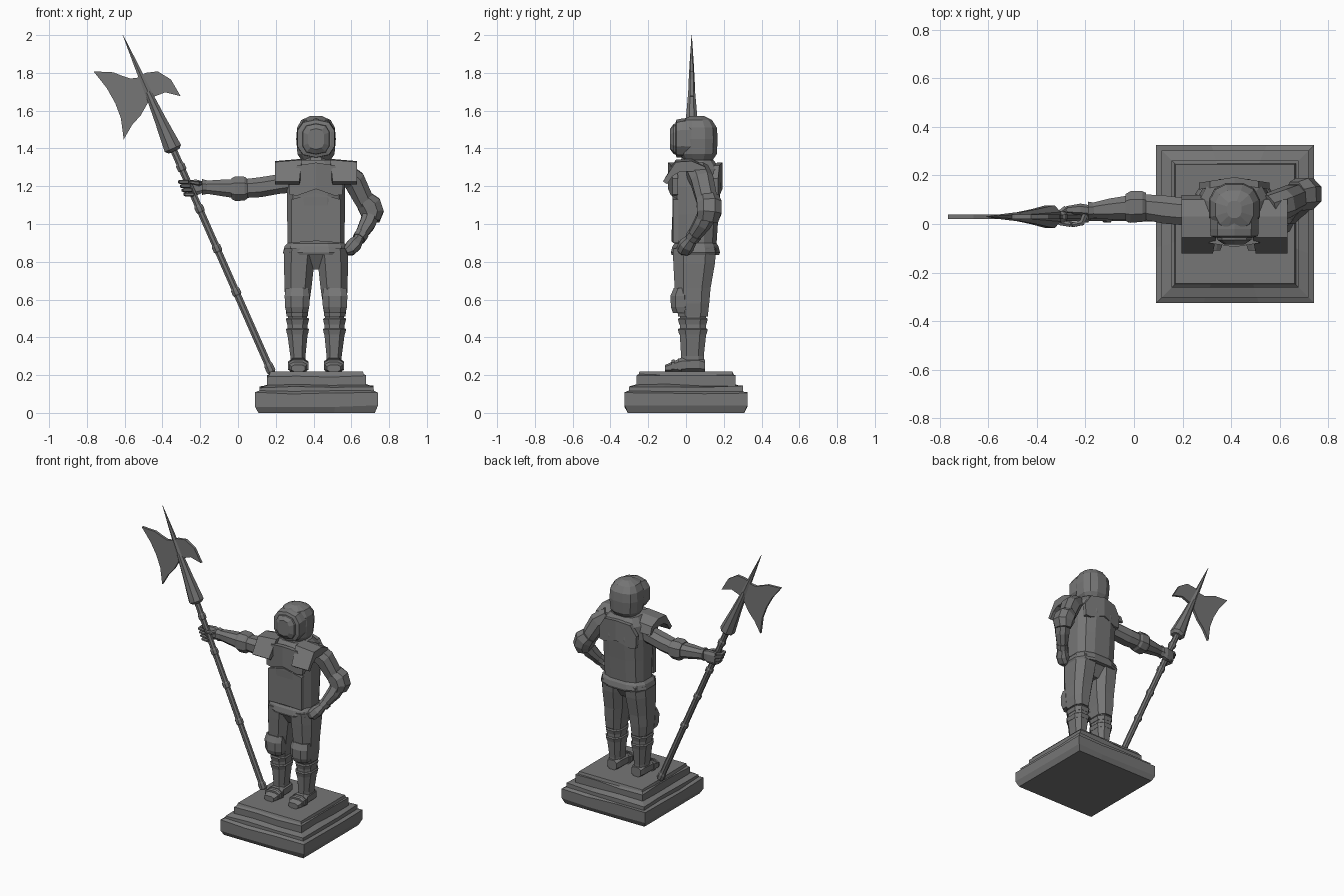
import bpy, bmesh, math, random
from mathutils import Vector as V

random.seed(4)
CX = 0.413                      # centre line of the figure
Z, Y, X = V((0, 0, 1)), V((0, 1, 0)), V((1, 0, 0))
grey = bpy.data.materials.new("dark grey stone")
grey.diffuse_color = (0.18, 0.18, 0.18, 1)


def finish(name, bm):
    bmesh.ops.recalc_face_normals(bm, faces=bm.faces)
    me = bpy.data.meshes.new(name)
    bm.to_mesh(me)
    bm.free()
    me.materials.append(grey)
    ob = bpy.data.objects.new(name, me)
    bpy.context.collection.objects.link(ob)
    return ob


def tube(name, pts, n=8, ref=Y, d=None, e=1.0, jit=0.0):
    """Loft n-sided rings; each point is (x, y, z, half_u, half_v)."""
    bm, rings = bmesh.new(), []
    P = [V(p[:3]) for p in pts]
    ang = [2 * math.pi * (k + 0.5) / n for k in range(n)]
    f = lambda t: math.copysign(abs(t) ** e, t)
    m = max(abs(f(math.cos(a))) for a in ang)
    mv = max(abs(f(math.sin(a))) for a in ang)
    for i, p in enumerate(pts):
        t = d or (P[min(i + 1, len(P) - 1)] - P[max(i - 1, 0)]).normalized()
        u = ref.cross(t).normalized()
        v = t.cross(u)
        rings.append([bm.verts.new(P[i] + u * p[3] * f(math.cos(a)) / m + v * p[4] * f(math.sin(a)) / mv
                      + V((0, 0, random.uniform(-jit, jit)))) for a in ang])
    for a, b in zip(rings, rings[1:]):
        for k in range(n):
            bm.faces.new((a[k], a[(k + 1) % n], b[(k + 1) % n], b[k]))
    bm.faces.new(rings[0])
    bm.faces.new(rings[-1])
    return finish(name, bm)


def prism(name, outline, axis, thick):
    """Extrude a closed outline of 3D points along axis."""
    bm = bmesh.new()
    face = bm.faces.new([bm.verts.new(p) for p in outline])
    r = bmesh.ops.extrude_face_region(bm, geom=[face])
    bmesh.ops.translate(bm, vec=axis * thick, verts=[g for g in r["geom"] if isinstance(g, bmesh.types.BMVert)])
    return finish(name, bm)


# stepped, slightly weathered square plinth
def plinth(name, steps):
    bm, rings = bmesh.new(), []
    s = [-1, -0.4, 0.3]
    sq = [(t, -1) for t in s] + [(1, t) for t in s] + [(-t, 1) for t in s] + [(-1, -t) for t in s]
    for z, h in steps:
        j = 0.006 if 0.02 < z < 0.21 else 0
        rings.append([bm.verts.new((CX + 0.003 + x * h, y * h, z + random.uniform(-j, j))) for x, y in sq])
    for a, b in zip(rings, rings[1:]):
        for k in range(12):
            bm.faces.new((a[k], a[(k + 1) % 12], b[(k + 1) % 12], b[k]))
    bm.faces.new(rings[0])
    bm.faces.new(rings[-1])
    finish(name, bm)


plinth("plinth", [(0, .308), (.035, .325), (.105, .325), (.113, .303), (.138, .302),
                  (.148, .262), (.195, .262), (.202, .25), (.218, .245)])

# legs, knee guards, straps and boots
for s, side in ((-1, "right"), (1, "left")):
    c = lambda dx: CX + s * dx
    tube(side + "_thigh", [(c(.085), .045, .87, .083, .115), (c(.09), .043, .79, .08, .11),
                           (c(.095), .035, .66, .071, .095), (c(.1), .035, .58, .064, .088),
                           (c(.1), .037, .51, .056, .078)], 8, d=Z, e=.75)
    tube(side + "_knee_guard", [(c(.1), -.02, .53, .056, .05), (c(.1), -.03, .56, .064, .05),
                                (c(.1), -.032, .62, .066, .05), (c(.1), -.02, .66, .06, .045)], 8, d=Z, e=.8)
    tube(side + "_shin", [(c(.098), .038, .53, .05, .068), (c(.098), .037, .42, .054, .07),
                          (c(.096), .034, .3, .04, .06), (c(.096), .034, .25, .04, .06)], 8, d=Z, e=.75)
    for z in (.43, .485):
        tube(side + "_shin_strap", [(c(.098), .036, z - .016, .055, .072), (c(.098), .036, z + .012, .061, .079),
                                    (c(.098), .036, z + .018, .055, .072)], 8, d=Z, e=.75)
    tube(side + "_boot", [(c(.094), .1, .25, .036, .032), (c(.094), .07, .256, .046, .04),
                          (c(.094), -.02, .254, .047, .038), (c(.094), -.07, .244, .05, .028),
                          (c(.094), -.11, .236, .036, .018)], 8, ref=Z, d=-Y, e=.7)
    for y, h in ((-.06, .034), (-.025, .041)):
        tube(side + "_boot_strap", [(c(.094), y, .25, .053, h), (c(.094), y - .018, .249, .053, h - .003)],
             8, ref=Z, d=-Y, e=.7)

# torso with belt, skirt, breastplate and collar
tube("torso", [(CX, .05, .84, .15, .11), (CX, .05, .9, .15, .112), (CX, .052, 1.05, .153, .12),
               (CX, .055, 1.2, .153, .13), (CX, .055, 1.29, .14, .125), (CX, .055, 1.34, .1, .09)],
     12, d=Z, e=.7)
tube("belt", [(CX, .05, .835, .168, .125), (CX, .05, .85, .175, .13), (CX, .05, .882, .166, .122),
              (CX, .05, .9, .15, .11)], 12, d=Z, e=.7)
tube("pelvis", [(CX, .045, .76, .03, .06), (CX, .045, .85, .15, .11)], 8, d=Z, e=.7)
tube("neck", [(CX, .05, 1.3, .1, .09), (CX, .05, 1.36, .06, .07), (CX, .05, 1.39, .06, .07)], 8, d=Z)
for s, side in ((-1, "right"), (1, "left")):
    for nm, y, t in (("breastplate", -.095, .03), ("backplate", .165, .028)):
        prism(side + "_" + nm, [(CX + s * x, y + .16 * abs(x) * (1 if y < 0 else -1), z) for x, z in
                                ((0, 1.185), (.1, 1.15), (.14, 1.155), (.145, 1.24), (.1, 1.31), (0, 1.325))], Y, t)
prism("waist_plate", [(CX + x, -.078 + .07 * abs(x), z) for x, z in
                      ((-.13, .9), (0, .91), (.13, .9), (.13, 1.13), (0, 1.165), (-.13, 1.13))], Y, .03)

# shoulder guards: bent plates sloping down at the front
for s, side in ((-1, "right"), (1, "left")):
    prof = [(-.122, 1.225), (-.055, 1.34), (.03, 1.345), (.1, 1.315), (.12, 1.25),
            (.1, 1.25), (.08, 1.29), (-.03, 1.29), (-.07, 1.255), (-.1, 1.21)]
    ob = prism(side + "_shoulder_guard", [(CX + s * .076, y, z) for y, z in prof], X, s * .142)
    for v in ob.data.vertices:          # outer edge sits a little lower
        if abs(v.co.x - CX) > .15 and v.co.z > 1.28:
            v.co.z -= .012
        elif abs(v.co.x - CX) < .1 and v.co.z < 1.23:
            v.co.x += s * .012

# helmet, raised face rim and faceted face
tube("helmet", [(CX, .065, 1.335, .075, .075), (CX, .065, 1.37, .098, .098), (CX, .065, 1.45, .105, .103),
                (CX, .065, 1.51, .1, .098), (CX, .06, 1.55, .078, .078), (CX, .06, 1.572, .03, .035)],
     12, d=Z, e=.8)
tube("helmet_rim", [(CX, .08, 1.455, .1, .11), (CX, -.02, 1.455, .1, .104), (CX, -.05, 1.452, .098, .1),
                    (CX, -.055, 1.452, .08, .085)], 10, ref=Z, d=-Y, e=.75)
tube("face_guard", [(CX, -.03, 1.45, .078, .085), (CX, -.065, 1.45, .07, .08),
                    (CX, -.084, 1.45, .042, .055)], 10, ref=Z, d=-Y, e=.7)

# right arm held out to the pole
tube("right_upper_arm", [(.31, .045, 1.23, .055, .062), (.22, .05, 1.212, .056, .052),
                         (.12, .06, 1.195, .058, .053), (.04, .07, 1.188, .052, .05)], 8, ref=Z, d=-X, e=.85)
tube("right_elbow_guard", [(.05, .072, 1.187, .056, .052), (.035, .072, 1.187, .063, .063),
                           (-.015, .07, 1.187, .065, .065), (-.035, .068, 1.187, .055, .055)], 8, ref=Z, d=-X, e=.85)
tube("right_forearm", [(-.02, .068, 1.187, .05, .05), (-.1, .062, 1.192, .043, .042),
                       (-.19, .055, 1.196, .028, .032)], 8, ref=Z, d=-X, e=.85)
tube("right_cuff", [(-.165, .056, 1.195, .032, .036), (-.19, .055, 1.196, .037, .042)], 8, ref=Z, d=-X)
tube("right_hand", [(-.18, .055, 1.196, .022, .028), (-.22, .06, 1.193, .024, .042),
                    (-.275, .058, 1.19, .016, .042)], 8, ref=Z, d=-X, e=.7)

# pole axis: x as a function of height
px = lambda z: .18 - .441 * (z - .21)
PY = .03
for k in range(4):
    z = 1.157 + k * .022
    o = px(z) + .25
    tube("right_finger", [(-.262 + o, .066, z, .011, .011), (-.29 + o, .045, z, .012, .011),
                          (-.285 + o, .004, z, .012, .011), (-.245 + o, -.002, z, .01, .01)], 6, ref=Z)
tube("right_thumb", [(-.2, .04, 1.215, .012, .014), (-.215, .005, 1.215, .012, .012),
                     (-.255, -.004, 1.222, .009, .009)], 6, ref=Z)

# left arm bent with the fist on the hip
tube("left_upper_arm", [(.55, .06, 1.28, .055, .06), (.615, .085, 1.23, .058, .06),
                        (.655, .105, 1.15, .053, .056), (.69, .12, 1.08, .045, .05)], 8, e=.85)
tube("left_elbow_guard", [(.667, .115, 1.13, .05, .06), (.695, .123, 1.1, .064, .066),
                          (.71, .123, 1.06, .062, .064), (.705, .115, 1.02, .045, .055)], 8, e=.85)
tube("left_forearm", [(.71, .12, 1.065, .045, .05), (.685, .085, 1.0, .042, .045),
                      (.635, .025, .915, .026, .03)], 8, e=.85)
tube("left_cuff", [(.655, .048, .945, .036, .038), (.64, .03, .922, .034, .036)], 8)
tube("left_hand", [(.64, .03, .92, .024, .03), (.615, .005, .89, .038, .04),
                   (.59, -.01, .865, .036, .038), (.57, -.015, .855, .022, .024)], 8, e=.8)

# polearm: shaft, rings, socket, spike
rod = lambda name, zr, n=8: tube(name, [(px(z), PY, z, r, r) for z, r in zr], n)
rod("pole_shaft", [(.21, .019), (1.42, .018)])
rod("pole_foot", [(.205, .014), (.22, .024), (.25, .024), (.265, .018)])
for z in (.64, .87, 1.08, 1.3):
    rod("pole_ring", [(z - .02, .018), (z - .012, .024), (z + .012, .024), (z + .02, .018)])
rod("blade_socket", [(1.385, .03), (1.4, .047), (1.43, .044), (1.55, .031), (1.7, .018)])
rod("top_spike", [(1.66, .02), (1.76, .016), (1.85, .011), (2.0, .001)], 6)

# axe blade with a back hook, drawn as one thin outline
edge = [(-.765, 1.808), (-.66, 1.803), (-.615, 1.785), (-.57, 1.77), (-.53, 1.775), (-.49, 1.8), (-.425, 1.808),
        (-.355, 1.765), (-.304, 1.677), (-.385, 1.697), (-.45, 1.672), (-.475, 1.645), (-.515, 1.575), (-.56, 1.525),
        (-.605, 1.448), (-.62, 1.56), (-.65, 1.64), (-.695, 1.72)]
prism("axe_blade", [(x, PY - .009, z) for x, z in edge], Y, .018)
